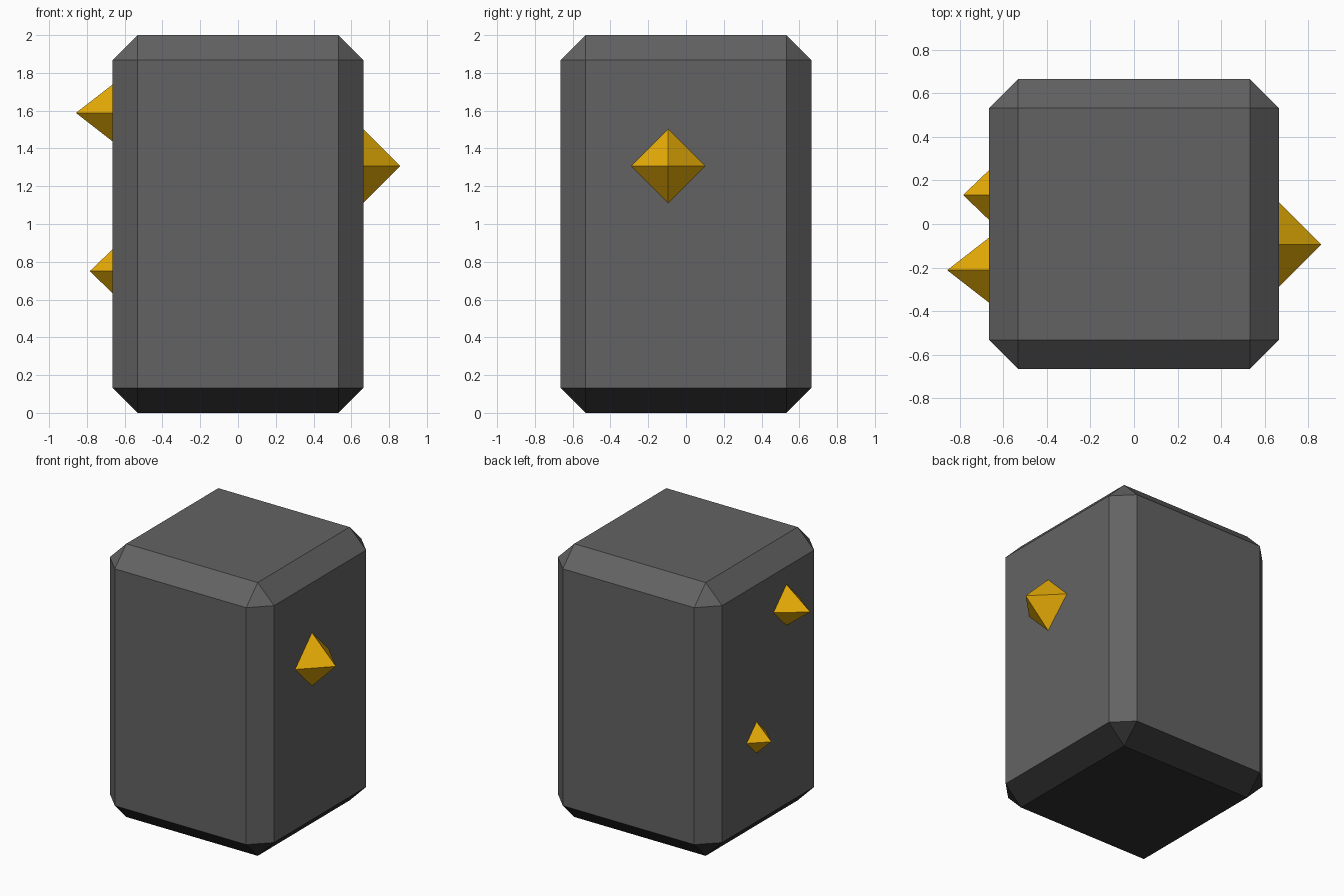
import bpy, bmesh
from mathutils import Matrix, Vector

if "Cube" in bpy.data.objects:
    bpy.data.objects.remove(bpy.data.objects["Cube"])


def material(name, rgb):
    m = bpy.data.materials.new(name)
    m.diffuse_color = (*rgb, 1)
    m.use_nodes = True
    m.node_tree.nodes["Principled BSDF"].inputs["Base Color"].default_value = m.diffuse_color
    return m


stone = material("grey stone", (0.124, 0.124, 0.124))
dark = material("dark base", (0.029, 0.029, 0.029))
gold = material("gold crystal", (0.81, 0.42, 0.002))


def add_object(name, bm, *mats):
    bmesh.ops.recalc_face_normals(bm, faces=bm.faces[:])
    mesh = bpy.data.meshes.new(name)
    bm.to_mesh(mesh)
    bm.free()
    for mat in mats:
        mesh.materials.append(mat)
    obj = bpy.data.objects.new(name, mesh)
    bpy.context.collection.objects.link(obj)
    return obj


HALF, CHAMFER = 0.665, 0.133

# chamfered stone block, dark on all faces below the lower chamfer line
bm = bmesh.new()
bmesh.ops.create_cube(bm, size=1, matrix=Matrix.Translation((0, 0, 1)) @ Matrix.Diagonal((2 * HALF, 2 * HALF, 2, 1)))
bmesh.ops.bevel(bm, geom=bm.edges[:], offset=CHAMFER, offset_type='OFFSET',
                segments=1, affect='EDGES', clamp_overlap=True)
for f in bm.faces:
    f.material_index = int(f.calc_center_median().z < CHAMFER)
add_object("stone_block", bm, stone, dark)


# octahedral crystals half sunk into the side faces
def crystal(name, side, y, z, radius, length):
    bm = bmesh.new()
    c = Vector((side * HALF, y, z))
    ring = [bm.verts.new(c + Vector(d) * radius)
            for d in ((0, 1, 0), (0, 0, 1), (0, -1, 0), (0, 0, -1))]
    for s in (1, -1):
        tip = bm.verts.new(c + Vector((s * length, 0, 0)))
        for i in range(4):
            bm.faces.new((ring[i], ring[(i + 1) % 4], tip))
    add_object(name, bm, gold)


crystal("right_crystal", 1, -0.094, 1.307, 0.195, 0.194)
crystal("left_upper_crystal", -1, -0.212, 1.588, 0.15, 0.193)
crystal("left_lower_crystal", -1, 0.133, 0.75, 0.115, 0.12)
